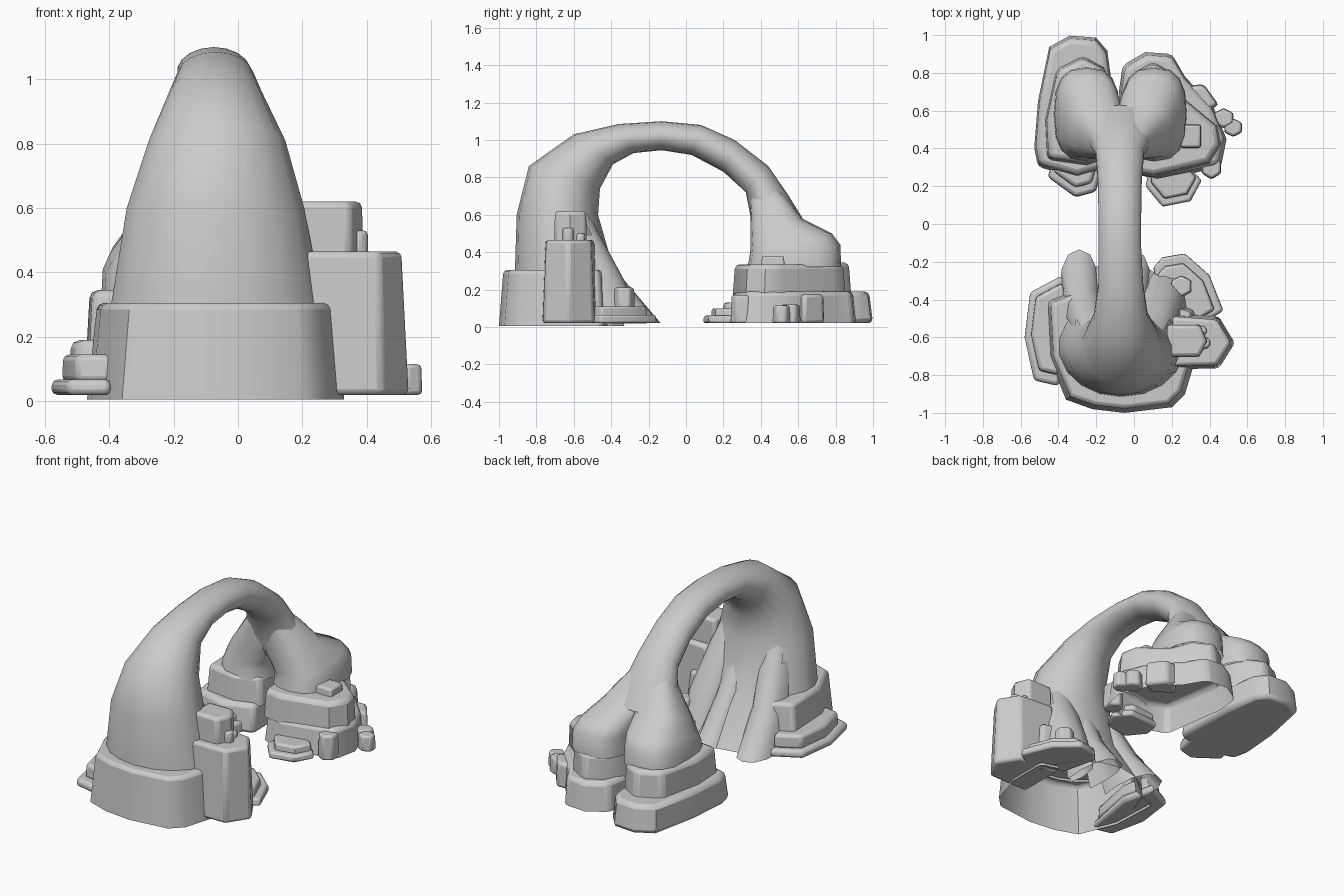
import bpy, bmesh, math
from mathutils import Vector


def finish(name, bm, bevel=0.0, angle=40, cull=None):
    if cull:
        gone = [f for f in bm.faces if cull(f.calc_center_median())]
        bmesh.ops.delete(bm, geom=gone, context='FACES')
    bmesh.ops.recalc_face_normals(bm, faces=bm.faces)
    me = bpy.data.meshes.new(name)
    bm.to_mesh(me)
    bm.free()
    ob = bpy.data.objects.new(name, me)
    bpy.context.collection.objects.link(ob)
    bpy.ops.object.select_all(action='DESELECT')
    ob.select_set(True)
    bpy.context.view_layer.objects.active = ob
    if bevel:
        m = ob.modifiers.new("bevel", 'BEVEL')
        m.width, m.segments, m.limit_method = bevel, 2, 'ANGLE'
        m.angle_limit = math.radians(50)
    bpy.ops.object.shade_smooth_by_angle(angle=math.radians(angle))
    return ob


def loft(name, sections, n=18, power=0.85, cull=None):
    """Open tube. Section: outer y, outer z, inner y, inner z, centre x, half width."""
    bm = bmesh.new()
    rings = []
    for yo, zo, yi, zi, xc, hw in sections:
        ring = []
        outer, inner = Vector((0, yo, zo)), Vector((0, yi, zi))
        mid, half = (outer + inner) / 2, (outer - inner) / 2
        for i in range(n):
            t = 2 * math.pi * i / n
            c, s = math.cos(t), math.sin(t)
            p = mid + half * math.copysign(abs(c) ** power, c)
            p.x = xc + hw * math.copysign(abs(s) ** power, s)
            ring.append(bm.verts.new(p))
        rings.append(ring)
    for a, b in zip(rings, rings[1:]):
        for i in range(n):
            j = (i + 1) % n
            bm.faces.new((a[i], a[j], b[j], b[i]))
    return finish(name, bm, 0, 50, cull)


def rock(name, outline, z0, z1, taper=0.92, bevel=0.018, base=True, cull=None):
    """Tapered prism with a softened rim."""
    bm = bmesh.new()
    cx = sum(p[0] for p in outline) / len(outline)
    cy = sum(p[1] for p in outline) / len(outline)
    low = [bm.verts.new((x, y, z0)) for x, y in outline]
    top = [bm.verts.new((cx + (x - cx) * taper, cy + (y - cy) * taper, z1)) for x, y in outline]
    k = len(outline)
    for i in range(k):
        j = (i + 1) % k
        bm.faces.new((low[i], low[j], top[j], top[i]))
    if base:
        bm.faces.new(low)
    bm.faces.new(top)
    return finish(name, bm, bevel, 40, cull)


def scaled(outline, f, dx=0, dy=0):
    cx = sum(p[0] for p in outline) / len(outline)
    cy = sum(p[1] for p in outline) / len(outline)
    return [(cx + (x - cx) * f + dx, cy + (y - cy) * f + dy) for x, y in outline]


def pebble(name, x, y, rx, ry, z0, z1, sides=6):
    pts = [(x + rx * math.cos(2 * math.pi * (i + .5) / sides),
            y + ry * math.sin(2 * math.pi * (i + .5) / sides)) for i in range(sides)]
    return rock(name, pts, z0, z1, 0.92, 0.012)


# Arch: broad flared front leg rising into a slim span (open behind the skirt)
loft("arch_span", [
    (-0.95, 0.01, -0.20, 0.02, -0.07, 0.36),
    (-0.915, 0.29, -0.385, 0.30, -0.065, 0.335),
    (-0.905, 0.60, -0.47, 0.60, -0.07, 0.28),
    (-0.84, 0.86, -0.46, 0.74, -0.065, 0.215),
    (-0.60, 1.03, -0.39, 0.87, -0.07, 0.145),
    (-0.36, 1.085, -0.28, 0.93, -0.07, 0.12),
    (-0.13, 1.10, -0.13, 0.945, -0.075, 0.115),
    (0.08, 1.08, 0.03, 0.92, -0.075, 0.115),
    (0.26, 1.00, 0.20, 0.83, -0.075, 0.118),
    (0.44, 0.86, 0.32, 0.72, -0.075, 0.13),
    (0.55, 0.70, 0.345, 0.59, -0.075, 0.17),
    (0.63, 0.57, 0.38, 0.49, -0.075, 0.21),
], 18, 1.0, lambda c: c.z < 0.28 and c.y < -0.6)

# Rear lobes: the span splits into two bulbs
for name, xc in (("left_lobe", -0.25), ("right_lobe", 0.105)):
    mid = -0.075
    loft(name, [
        (0.44, 0.80, 0.34, 0.72, mid * 0.85 + xc * 0.15, 0.07),
        (0.54, 0.69, 0.345, 0.60, mid * 0.6 + xc * 0.4, 0.115),
        (0.62, 0.58, 0.345, 0.50, mid * 0.35 + xc * 0.65, 0.15),
        (0.78, 0.50, 0.345, 0.42, mid * 0.1 + xc * 0.9, 0.165),
        (0.825, 0.44, 0.34, 0.38, xc, 0.17),
        (0.83, 0.32, 0.33, 0.32, xc, 0.175),
    ], 16, 0.75)

# Front leg: hollow skirt and inner folds
rock("front_skirt", [(-0.47, -0.40), (-0.455, -0.70), (-0.36, -0.93), (-0.22, -0.98), (-0.05, -1.0),
                     (0.2, -0.97), (0.27, -0.9), (0.33, -0.70), (0.33, -0.45), (0.22, -0.42),
                     (0.15, -0.58), (-0.05, -0.65), (-0.22, -0.58), (-0.29, -0.33)],
     0.005, 0.305, 0.925, 0.02, False, lambda c: c.z < 0.25 and c.y > -0.66 and -0.3 < c.x < 0.25)
for name, x0, x1, w, tip in (("left_fold", -0.19, -0.29, 0.10, -0.135), ("middle_fold", -0.05, 0.0, 0.09, -0.14),
                             ("right_fold", 0.06, 0.16, 0.12, -0.24)):
    loft(name, [
        (-0.74, 0.72, -0.56, 0.68, x0, w * 0.7),
        (-0.66, 0.50, -0.46, 0.49, x0 * 0.6 + x1 * 0.4, w * 0.85),
        (-0.62, 0.25, -0.33, 0.25, x0 * 0.2 + x1 * 0.8, w),
        (-0.60, 0.02, tip, 0.02, x1, w * 1.05)], 12, 0.85, lambda c: c.y < -0.55)

# Left ledges beside the front leg
ledge = [(-0.40, -0.86), (-0.53, -0.83), (-0.58, -0.60), (-0.55, -0.36), (-0.38, -0.27), (-0.33, -0.5)]
rock("left_ledge_low", ledge, 0.02, 0.068, 0.98)
rock("left_ledge_high", scaled(ledge, 0.84, 0.015, 0.01), 0.06, 0.145, 0.97)

# Right column with stubs
rock("right_column", [(0.18, -0.77), (0.45, -0.765), (0.535, -0.63), (0.45, -0.49), (0.18, -0.47)], 0.02, 0.465, 0.87)
rock("right_column_top", [(0.17, -0.705), (0.35, -0.705), (0.39, -0.62), (0.35, -0.53), (0.17, -0.53)], 0.42, 0.62, 0.95)
pebble("column_stub_a", 0.375, -0.63, 0.035, 0.035, 0.44, 0.53)
pebble("column_stub_b", 0.36, -0.565, 0.03, 0.03, 0.44, 0.50)

# Stepped ledges behind the column
step = [(0.10, -0.23), (0.15, -0.175), (0.27, -0.155), (0.40, -0.27), (0.475, -0.46), (0.38, -0.52), (0.15, -0.45)]
rock("right_step_low", step, 0.02, 0.065, 0.97, 0.012)
rock("right_step_mid", scaled(step, 0.82, -0.01, -0.02), 0.05, 0.11, 0.95, 0.012)
pebble("right_step_block", 0.25, -0.33, 0.065, 0.06, 0.08, 0.21)

# Rear left foot tiers
foot_l = [(-0.45, 0.94), (-0.34, 1.0), (-0.20, 0.99), (-0.14, 0.92), (-0.11, 0.70),
          (-0.10, 0.30), (-0.30, 0.24), (-0.51, 0.30), (-0.53, 0.40), (-0.51, 0.65)]
rock("rear_left_base", foot_l, 0.02, 0.19, 0.94, 0.025)
rock("rear_left_tier", [(-0.41, 0.82), (-0.27, 0.89), (-0.16, 0.83), (-0.09, 0.66), (-0.10, 0.36),
                        (-0.25, 0.31), (-0.46, 0.34), (-0.47, 0.55)], 0.17, 0.345, 0.95, 0.025, False)
slab_l = [(-0.46, 0.25), (-0.31, 0.14), (-0.20, 0.17), (-0.16, 0.32), (-0.42, 0.36)]
rock("rear_left_slab", slab_l, 0.02, 0.09, 0.95)
rock("rear_left_slab_top", scaled(slab_l, 0.8, 0, 0.03), 0.07, 0.13, 0.95)

# Rear right foot tiers
rock("rear_right_base", [(-0.08, 0.70), (-0.06, 0.84), (0.06, 0.91), (0.20, 0.90), (0.27, 0.78), (0.42, 0.62),
                         (0.49, 0.45), (0.46, 0.30), (0.12, 0.23), (-0.02, 0.28)], 0.02, 0.19, 0.94, 0.025, False)
rock("rear_right_tier", [(-0.07, 0.66), (0.00, 0.80), (0.10, 0.86), (0.22, 0.79), (0.27, 0.66), (0.44, 0.52),
                         (0.46, 0.42), (0.40, 0.32), (0.10, 0.25), (-0.02, 0.27)], 0.17, 0.335, 0.96, 0.025, False)
slab_r = [(0.06, 0.20), (0.15, 0.09), (0.30, 0.12), (0.36, 0.23), (0.28, 0.32), (0.08, 0.30)]
rock("rear_right_slab", slab_r, 0.02, 0.06, 0.97, 0.012)
rock("rear_right_slab_top", scaled(slab_r, 0.82, 0, 0.02), 0.05, 0.10, 0.95, 0.012)

# Loose boulders round the rear right foot
pebble("boulder_top", 0.30, 0.465, 0.08, 0.09, 0.30, 0.38, 4)
pebble("boulder_side", 0.525, 0.51, 0.055, 0.05, 0.02, 0.115)
pebble("boulder_pillar", 0.475, 0.56, 0.06, 0.055, 0.02, 0.12)
pebble("boulder_corner", 0.41, 0.30, 0.06, 0.065, 0.02, 0.17)
rock("boulder_back", [(0.24, 0.66), (0.30, 0.735), (0.37, 0.74), (0.45, 0.63), (0.36, 0.58)], 0.02, 0.175)
